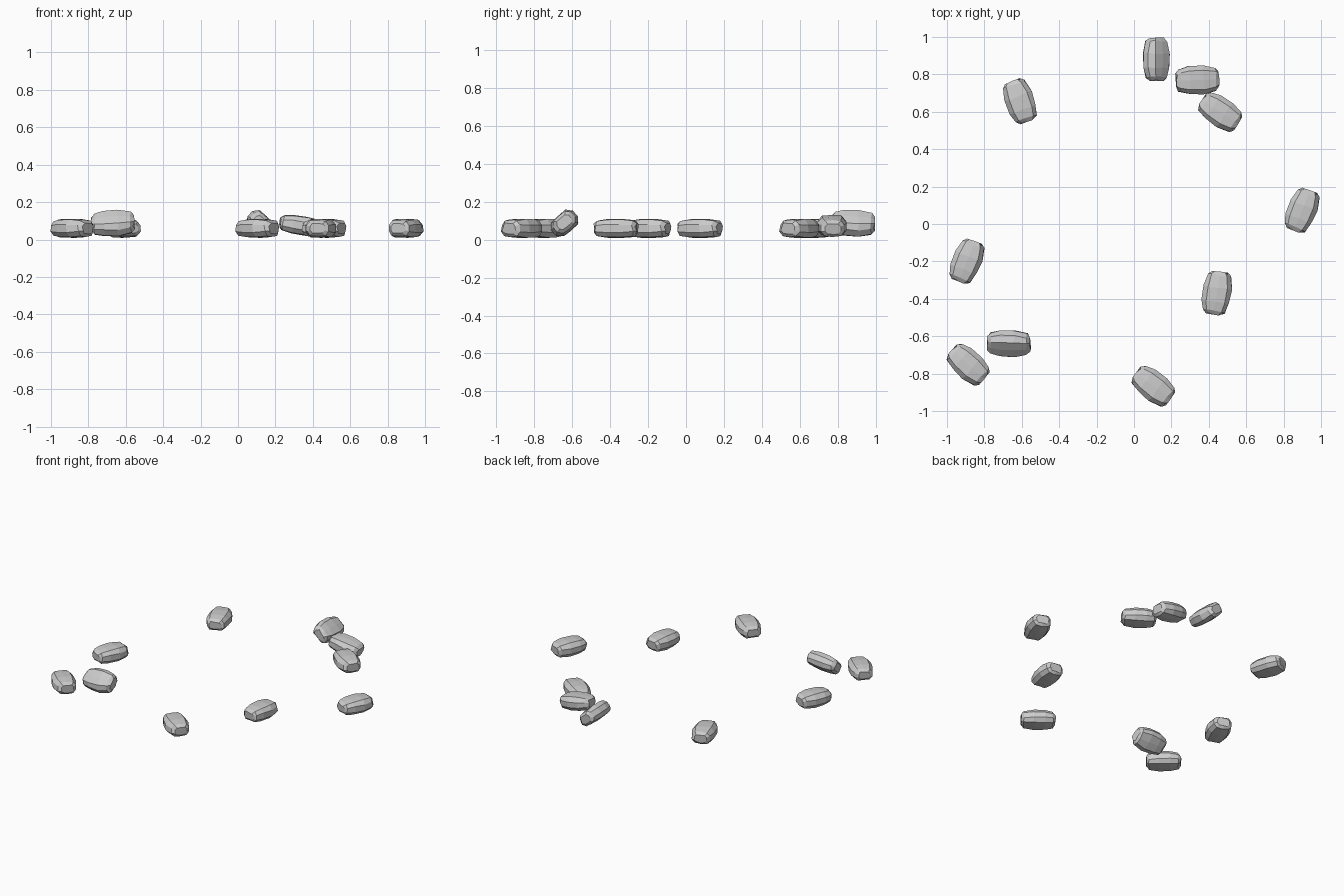
import bpy, random
from math import radians

if "Cube" in bpy.data.objects:
    bpy.data.objects.remove(bpy.data.objects["Cube"])

random.seed(4)

# Rings along the stone: (x, half width, half height)
RINGS = [(-0.113, 0.04, 0.026), (-0.097, 0.060, 0.041), (-0.045, 0.074, 0.049),
         (0.03, 0.077, 0.051), (0.097, 0.062, 0.044), (0.113, 0.042, 0.028)]
# Faceted cross-section in unit width / height
SECTION = [(1, -0.4), (1, 0.4), (0.68, 0.95), (0, 1.02),
           (-0.68, 0.95), (-1, 0.4), (-1, -0.4), (-0.68, -0.95), (0, -1.02), (0.68, -0.95)]


def stone_mesh():
    n = len(SECTION)
    verts, faces = [], []
    for x, w, h in RINGS:
        for a, b in SECTION:
            j = lambda s: random.uniform(-s, s)
            verts.append((x + j(0.005), a * w + j(0.002), b * h + j(0.002)))
    for r in range(len(RINGS) - 1):
        for i in range(n):
            k = (i + 1) % n
            faces.append((r * n + i, (r + 1) * n + i, (r + 1) * n + k, r * n + k))
    last = (len(RINGS) - 1) * n
    faces.append(tuple(range(n)))
    faces.append(tuple(last + i for i in reversed(range(n))))
    me = bpy.data.meshes.new("stone")
    me.from_pydata(verts, [], faces)
    me.update()
    import bmesh
    bm = bmesh.new()
    bm.from_mesh(me)
    bmesh.ops.recalc_face_normals(bm, faces=bm.faces)
    bm.to_mesh(me)
    bm.free()
    return me


# Scattered stones: x, y, z, roll, pitch, yaw
STONES = [
    (0.12, 0.88, 0.087, 42, 2, 90),
    (0.337, 0.77, 0.075, 0, 9, 2),
    (0.46, 0.60, 0.06, 0, 0, -34),
    (0.897, 0.072, 0.06, 0, 0, 68),
    (0.442, -0.37, 0.06, 0, 0, 81),
    (0.103, -0.865, 0.06, 0, 0, -38),
    (-0.67, -0.64, 0.087, 42, -3, -2),
    (-0.887, -0.75, 0.06, 0, 0, -42),
    (-0.895, -0.20, 0.06, 0, 0, 68),
    (-0.61, 0.655, 0.06, 0, 0, 110),
]
mesh = stone_mesh()
for i, (x, y, z, roll, pitch, yaw) in enumerate(STONES, 1):
    ob = bpy.data.objects.new(f"stone_{i}", mesh)
    ob.location = (x, y, z)
    ob.rotation_euler = (radians(roll), radians(pitch), radians(yaw))
    bpy.context.collection.objects.link(ob)
